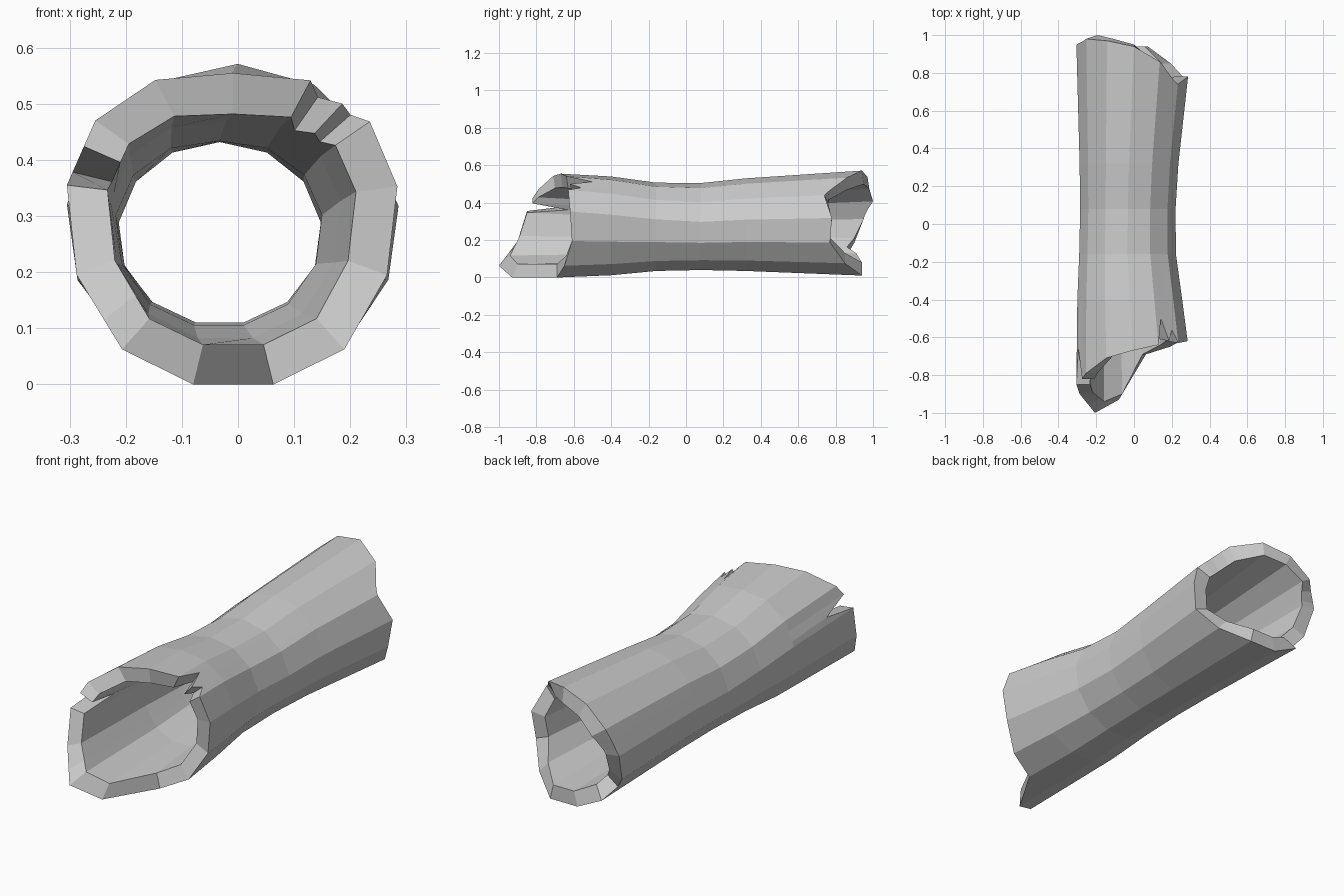
import bpy, bmesh, math

if "Cube" in bpy.data.objects:
    bpy.data.objects.remove(bpy.data.objects["Cube"])

SIDES, WALL = 13, 0.073

# Sections along the log: y, left, right, bottom, top, sideways lift factor
SECTIONS = [
    (-0.65, -0.305, 0.288, 0.000, 0.555, 1.0),
    (-0.40, -0.300, 0.255, 0.012, 0.540, 0.65),
    (-0.16, -0.290, 0.222, 0.035, 0.507, 0.3),
    (0.08, -0.285, 0.220, 0.040, 0.505, 0.0),
    (0.32, -0.288, 0.235, 0.035, 0.530, 0.0),
    (0.95, -0.305, 0.305, 0.010, 0.572, 0.0),
]
LIFT = [0, 0.02, 0.037, 0.048, 0.022, 0, 0]

# Lengthwise strips, clockwise from the top: corner position (fractions are
# extra cracks), front y, back y, inner shift at front, inner shift at back
STRIPS = [
    (0, -0.67, 0.94, 0.01, 0.01), (1, -0.64, 0.86, 0.01, 0.0),
    (1.25, -0.50, 0.83, 0.01, 0.0), (1.55, -0.62, 0.79, 0.01, 0.0),
    (1.75, -0.56, 0.765, 0.01, 0.0), (2, -0.63, 0.74, 0.01, 0.02),
    (3, -0.62, 0.78, 0.01, 0.0), (4, -0.61, 0.77, 0.01, 0.0),
    (5, -0.65, 0.85, 0.01, 0.0), (6, -0.69, 0.94, 0.0, 0.0),
    (7, -0.93, 0.94, 0.03, 0.0), (8, -1.00, 0.94, 0.06, -0.03),
    (8.4, -0.96, 0.86, 0.04, 0.0), (9, -0.90, 0.90, 0.01, 0.0),
    (10, -0.85, 0.95, 0.0, 0.0), (10.2, -0.66, 0.955, 0.03, 0.0),
    (10.6, -0.82, 0.965, 0.0, 0.01), (11, -0.79, 0.98, 0.0, 0.02),
    (12, -0.71, 0.97, 0.01, 0.01),
]


def section(y):
    y = min(max(y, SECTIONS[0][0]), SECTIONS[-1][0])
    for a, b in zip(SECTIONS, SECTIONS[1:]):
        if y <= b[0]:
            f = (y - a[0]) / (b[0] - a[0])
            return [p + (q - p) * f for p, q in zip(a, b)][1:]


def corner(k, y, inset):
    left, right, bottom, top, lift = section(y)
    k %= SIDES
    a = math.tau * k / SIDES
    rx = (right - left) / (2 * math.sin(math.tau * 3 / SIDES))
    rz = (top - bottom) / (1 + math.cos(math.pi / SIDES))
    x = (left + right) / 2 + (rx - inset) * math.sin(a)
    z = top - rz + (rz - inset) * math.cos(a) + lift * LIFT[min(k, SIDES - k)]
    return x, z


def point(t, y, inset=0.0):
    k = int(t)
    p, q = corner(k, y, inset), corner(k + 1, y, inset)
    f = t - k
    return (p[0] + (q[0] - p[0]) * f, y, p[1] + (q[1] - p[1]) * f)


# Hollow log: each strip is a closed loop, outside then back along the inside
bm = bmesh.new()
middle = [s[0] for s in SECTIONS[1:-1]]
loops = []
for t, front, back, shift_f, shift_b in STRIPS:
    outer = [point(t, y) for y in [front] + middle + [back]]
    inner = [point(t, y, WALL) for y in [front + shift_f] + middle + [back + shift_b]]
    loops.append([bm.verts.new(p) for p in outer + inner[::-1]])
n = len(loops[0])
for i, a in enumerate(loops):
    b = loops[(i + 1) % len(loops)]
    for j in range(n):
        bm.faces.new((a[j], a[(j + 1) % n], b[(j + 1) % n], b[j]))
bmesh.ops.recalc_face_normals(bm, faces=bm.faces)
mesh = bpy.data.meshes.new("hollow_log")
bm.to_mesh(mesh)
bm.free()
bpy.context.collection.objects.link(bpy.data.objects.new("hollow_log", mesh))
